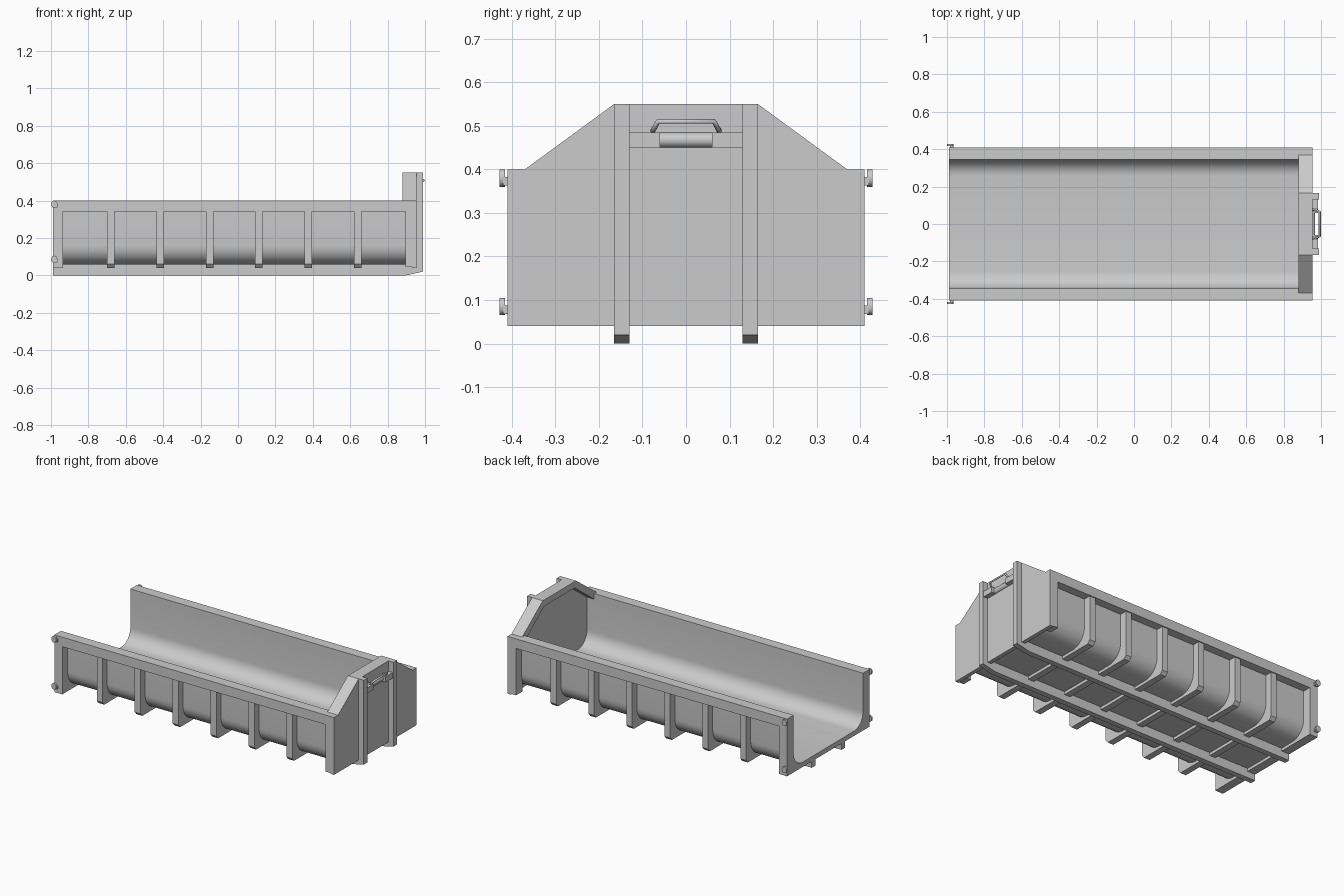
import bpy, bmesh, math
from mathutils import Vector

if "Cube" in bpy.data.objects:
    bpy.data.objects.remove(bpy.data.objects["Cube"])


def prism(name, pts, axis, lo, hi):
    """Extrude a 2D outline along x (pts = y,z) or y (pts = x,z)."""
    def place(p, d):
        return (d, p[0], p[1]) if axis == 'x' else (p[0], d, p[1])
    bm = bmesh.new()
    a = [bm.verts.new(place(p, lo)) for p in pts]
    b = [bm.verts.new(place(p, hi)) for p in pts]
    bm.faces.new(a)
    bm.faces.new(b[::-1])
    n = len(pts)
    for i in range(n):
        j = (i + 1) % n
        bm.faces.new((a[i], b[i], b[j], a[j]))
    bmesh.ops.recalc_face_normals(bm, faces=bm.faces)
    me = bpy.data.meshes.new(name)
    bm.to_mesh(me)
    bm.free()
    ob = bpy.data.objects.new(name, me)
    bpy.context.collection.objects.link(ob)
    bpy.context.view_layer.objects.active = ob
    for o in bpy.context.selected_objects:
        o.select_set(False)
    ob.select_set(True)
    bpy.ops.object.shade_smooth_by_angle(angle=math.radians(35))
    return ob


def box(name, x0, x1, y0, y1, z0, z1):
    return prism(name, [(x0, z0), (x1, z0), (x1, z1), (x0, z1)], 'y', y0, y1)


def mirrored(pts):
    return pts + [(-y, z) for y, z in reversed(pts)]


def tub_path(off, top):
    """Half cross-section of the tub from the rim down to the floor."""
    r = 0.09
    arc = [(0.255 + (r + off) * math.cos(a), 0.16 - (r + off) * math.sin(a))
           for a in [math.pi / 2 * i / 8 for i in range(9)]]
    return mirrored([(0.345 + off, top)] + arc)


# Tub skin
prism("tub_skin", tub_path(0.0, 0.37) + tub_path(0.012, 0.37)[::-1], 'x', -0.985, 0.93)

# Ribs wrapping the outside, plus the rear frame
rib = mirrored([(0.403, 0.36), (0.403, 0.06), (0.385, 0.04)]) + tub_path(0.006, 0.36)[::-1]
for i in range(6):
    x = -0.68 + i * 0.264
    prism(f"rib_{i + 1}", rib, 'x', x - 0.02, x + 0.02)
rear = mirrored([(0.41, 0.40), (0.41, 0.04)]) + tub_path(0.0, 0.40)[::-1]
prism("rear_frame", rear, 'x', -0.99, -0.935)

# Front bulkhead plate and its raised border
edge = [(0.41, 0.34), (0.41, 0.40), (0.37, 0.40), (0.165, 0.55)]
prism("bulkhead", mirrored([(0.41, 0.04)] + edge[1:]), 'x', 0.93, 0.955)
inner = [(0.345, 0.34), (0.345, 0.365), (0.15, 0.51)]
prism("bulkhead_border", mirrored(edge) + mirrored(inner)[::-1], 'x', 0.88, 0.954)

for s, side in ((-1, "front"), (1, "back")):
    def span(a, b):
        return sorted((s * a, s * b))
    # Top rail, front corner post
    box(f"top_rail_{side}", -0.99, 0.95, *span(0.345, 0.41), 0.34, 0.40)
    box(f"corner_post_{side}", 0.895, 0.953, *span(0.345, 0.41), 0.045, 0.36)
    # Skid rail with chamfered nose, and the bulkhead post above it
    prism(f"skid_rail_{side}", [(-0.99, 0), (0.90, 0), (0.99, 0.02), (0.99, 0.07), (-0.99, 0.07)],
          'y', *span(0.13, 0.165))
    box(f"bulkhead_post_{side}", 0.95, 0.99, *span(0.13, 0.165), 0.05, 0.55)
    # Crossbar bracket beside the lifting bar
    box(f"bar_bracket_{side}", 0.95, 0.985, *span(0.06, 0.13), 0.45, 0.485)
    # Rear door hinges: a pin and an ear plate
    for z, lvl in ((0.065, "low"), (0.36, "high")):
        box(f"hinge_pin_{lvl}_{side}", -0.985, -0.965, *span(0.405, 0.42), z + 0.003, z + 0.022)
        c = [(-0.982 + 0.017 * math.cos(a), z + 0.02 + 0.02 * math.sin(a))
             for a in [2 * math.pi * k / 12 for k in range(12)]]
        prism(f"hinge_ear_{lvl}_{side}", c, 'y', *span(0.416, 0.428))

# Recessed bar between the brackets
bar = [(0.952 + 0.017 * math.cos(a), 0.4675 + 0.0175 * math.sin(a))
       for a in [2 * math.pi * k / 16 for k in range(16)]]
prism("lifting_bar", bar, 'y', -0.06, 0.06)

# Bent handle loop above the bar
cu = bpy.data.curves.new("handle_loop", 'CURVE')
cu.dimensions = '3D'
cu.bevel_depth = 0.006
cu.bevel_resolution = 2
sp = cu.splines.new('POLY')
path = [(0.955, -0.076, 0.489), (0.978, -0.074, 0.492), (0.993, -0.064, 0.51),
        (0.993, 0.064, 0.51), (0.978, 0.074, 0.492), (0.955, 0.076, 0.489)]
sp.points.add(len(path) - 1)
for p, co in zip(sp.points, path):
    p.co = (*co, 1)
loop = bpy.data.objects.new("handle_loop", cu)
bpy.context.collection.objects.link(loop)
